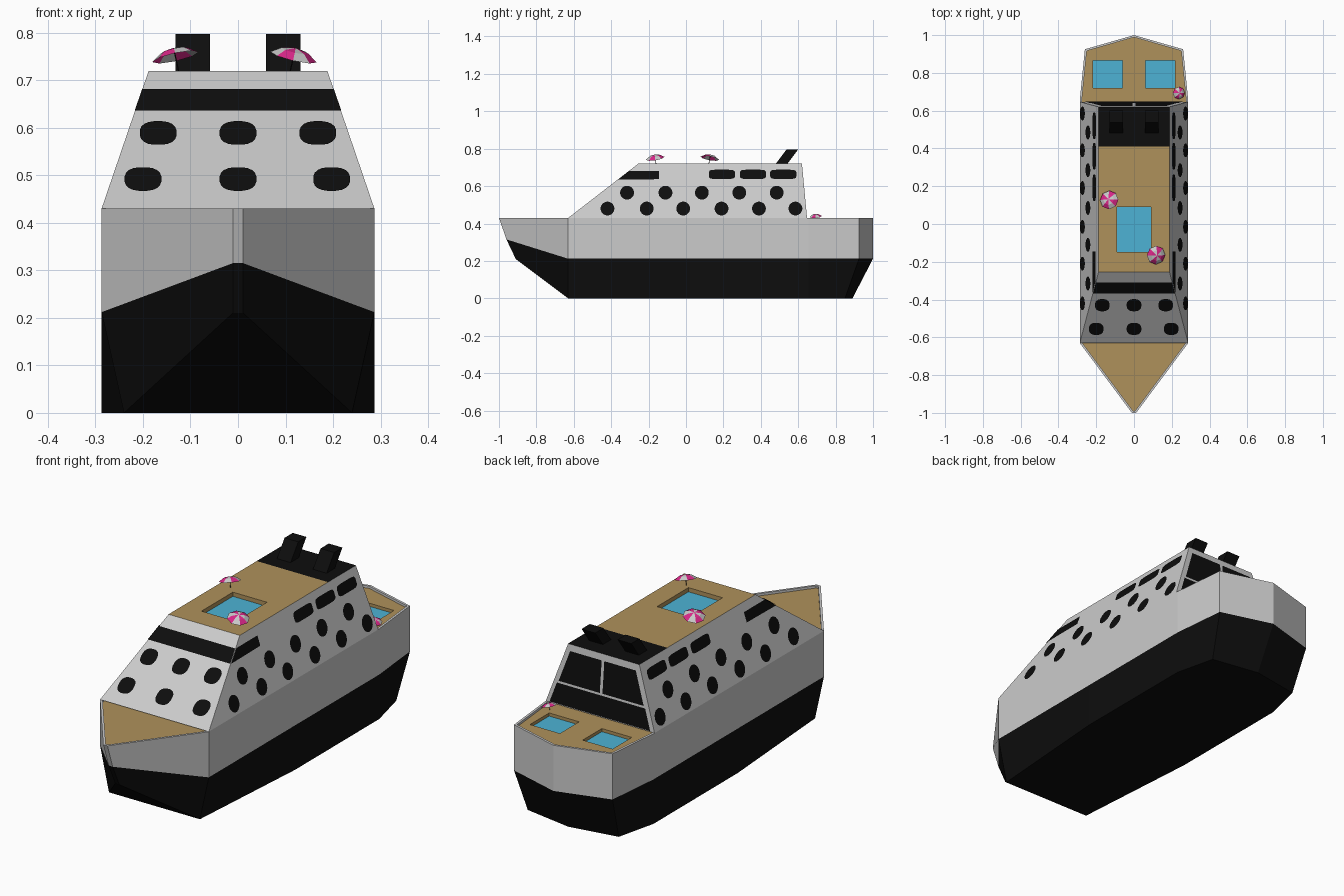
import bpy, bmesh, math
from mathutils import Vector, Matrix

if "Cube" in bpy.data.objects:
    bpy.data.objects.remove(bpy.data.objects["Cube"])


def material(name, rgb):
    m = bpy.data.materials.new(name)
    m.diffuse_color = (*rgb, 1)
    m.use_nodes = True
    m.node_tree.nodes["Principled BSDF"].inputs["Base Color"].default_value = m.diffuse_color
    return m


WHITE, BLACK, TAN, BLUE, PINK = range(5)
MATS = [material("white_paint", (.60, .60, .60)), material("black_paint", (.004, .004, .004)),
        material("tan_decking", (.43, .285, .105)), material("pool_blue", (.075, .45, .66)),
        material("pink_fabric", (.70, .02, .25))]


def finish(bm, name, recalc=True):
    if recalc:
        bmesh.ops.recalc_face_normals(bm, faces=bm.faces[:])
    me = bpy.data.meshes.new(name)
    bm.to_mesh(me)
    bm.free()
    for m in MATS:
        me.materials.append(m)
    ob = bpy.data.objects.new(name, me)
    bpy.context.collection.objects.link(ob)
    return ob


def add_face(bm, verts, mat):
    f = bm.faces.new(verts)
    f.material_index = mat
    return f


def cut_deck(bm, xs, ys):
    """Split the tan deck along x and y lines."""
    for axis, values in ((Vector((1, 0, 0)), xs), (Vector((0, 1, 0)), ys)):
        for v in values:
            fs = [f for f in bm.faces if f.material_index == TAN]
            geom = fs + list({e for f in fs for e in f.edges}) + list({p for f in fs for p in f.verts})
            bmesh.ops.bisect_plane(bm, geom=geom, dist=1e-5, plane_co=axis * v, plane_no=axis)


def sink_pools(bm, rects, depth):
    """Lower the deck faces inside each rectangle and fill them with water colour."""
    for x0, x1, y0, y1 in rects:
        for f in [f for f in bm.faces if f.material_index == TAN]:
            c = f.calc_center_median()
            if x0 < c.x < x1 and y0 < c.y < y1 and f.normal.z > .9:
                new = bmesh.ops.extrude_discrete_faces(bm, faces=[f])["faces"][0]
                new.material_index = BLUE
                bmesh.ops.translate(bm, verts=new.verts[:], vec=(0, 0, -depth))


# Hull: three outline loops, right half listed bow to stern and mirrored
def loop(bm, half):
    pts = half + [(-x, y, z) for x, y, z in reversed(half) if x > 0]
    return [bm.verts.new(p) for p in pts]


bm = bmesh.new()
plan = [(.287, -.63), (.287, .02), (.287, .655), (.26, .925), (0, 1.0)]
top = loop(bm, [(.011, -1, .43)] + [(x, y, .43) for x, y in plan])
mid = loop(bm, [(.011, -.96, .315)] + [(x, y, .212) for x, y in plan])
low = loop(bm, [(.011, -.91, .21), (.24, -.63, 0), (.287, .02, 0), (.287, .655, 0),
                (.24, .85, 0), (0, .89, 0)])
n = len(top)
for upper, lower, mat in ((top, mid, WHITE), (mid, low, BLACK)):
    for i in range(n):
        j = (i + 1) % n
        add_face(bm, [upper[i], lower[i], lower[j], upper[j]], mat)
add_face(bm, [low[0], low[1], low[-2], low[-1]], BLACK)
add_face(bm, low[1:-1], BLACK)
# Deck sunk inside the rim
deck = add_face(bm, top, WHITE)
bmesh.ops.recalc_face_normals(bm, faces=bm.faces[:])
bmesh.ops.inset_individual(bm, faces=[deck], thickness=.011, use_even_offset=True)
deck = bmesh.ops.extrude_discrete_faces(bm, faces=[deck])["faces"][0]
bmesh.ops.translate(bm, verts=deck.verts[:], vec=(0, 0, -.011))
deck.material_index = TAN
bm.normal_update()
cut_deck(bm, (-.218, -.06, .06, .218), (.72, .865))
bm.normal_update()
sink_pools(bm, [(s - .079, s + .079, .72, .865) for s in (-.139, .139)], .015)
finish(bm, "hull")


# Superstructure: tapered block with roof deck and roof pool
def taper(z):
    return (z - .43) / .29


def half_width(z):
    return .287 - taper(z) * .099


def front_y(z):
    return -.63 + taper(z) * .375


def rear_y(z):
    return .647 - taper(z) * .027


bm = bmesh.new()
rings = []
for z in (.43, .72):
    w = half_width(z)
    rings.append([bm.verts.new(p) for p in ((-w, front_y(z), z), (w, front_y(z), z),
                                            (w, rear_y(z), z), (-w, rear_y(z), z))])
for i in range(4):
    j = (i + 1) % 4
    add_face(bm, [rings[0][i], rings[0][j], rings[1][j], rings[1][i]], WHITE)
add_face(bm, rings[0][::-1], WHITE)
add_face(bm, rings[1], TAN)
bm.normal_update()
cut_deck(bm, (-.09, .09), (-.147, .09, .41))
bm.normal_update()
sink_pools(bm, [(-.09, .09, -.147, .09)], .02)
for f in bm.faces:
    if f.material_index == TAN and f.calc_center_median().y > .41:
        f.material_index = BLACK
finish(bm, "superstructure")

# Windows: thin plates laid on the sloping walls
GAP = .003
on_front = lambda x, z: (x, front_y(z) - GAP, z + GAP * .7)
on_rear = lambda x, z: (x, rear_y(z) + GAP, z)
on_side = {s: (lambda y, z, s=s: (s * (half_width(z) + GAP), y, z)) for s in (1, -1)}
bm = bmesh.new()


def plate(pts, place):
    f = add_face(bm, [bm.verts.new(place(*p)) for p in pts], BLACK)
    f.normal_update()
    if f.normal.dot(f.calc_center_median() - Vector((0, .1, .45))) < 0:
        f.normal_flip()


def oval(cx, cz, rx, rz, power=1.0, count=20):
    """Superellipse outline: power 1 is round, smaller is squarer."""
    pts = []
    for i in range(count):
        a = math.tau * (i + .5) / count
        c, s = math.cos(a), math.sin(a)
        pts.append((cx + rx * math.copysign(abs(c) ** power, c),
                    cz + rz * math.copysign(abs(s) ** power, s)))
    return pts


for s in (1, -1):
    for y in (-.315, -.11, .085, .285, .485):
        plate(oval(y, .565, .037, .037), on_side[s])
    for y in (-.42, -.21, -.015, .19, .39, .585):
        plate(oval(y, .48, .037, .037), on_side[s])
    for y in (.192, .358, .52):
        plate(oval(y, .663, .07, .025, .4), on_side[s])
    plate([(front_y(.635), .635), (-.145, .637), (-.145, .682), (front_y(.682), .682)], on_side[s])
for x, z in ((-.168, .587), (0, .587), (.168, .587), (-.2, .49), (0, .49), (.197, .49)):
    plate(oval(x, z, .039, .025, .8), on_front)
a, b = half_width(.634), half_width(.68)
plate([(-a, .634), (a, .634), (b, .68), (-b, .68)], on_front)
# Rear glazing: one wide lower pane, two upper panes
a, b = half_width(.435) - .02, half_width(.53) - .02
plate([(-a, .435), (a, .435), (b, .53), (-b, .53)], on_rear)
a, b = half_width(.54) - .025, half_width(.69) - .025
for s in (1, -1):
    plate([(s * .007, .54), (s * a, .54), (s * b, .69), (s * .007, .69)], on_rear)
finish(bm, "windows", recalc=False)

# Funnels raked to the stern
for s, side in ((1, "right"), (-1, "left")):
    bm = bmesh.new()
    bmesh.ops.create_cube(bm, size=1)
    for v in bm.verts:
        up = v.co.z + .5
        v.co = (s * .095 + v.co.x * .072, .508 + .061 * up + v.co.y * .062, .715 + .082 * up)
    for f in bm.faces:
        f.material_index = BLACK
    finish(bm, side + "_funnel")


# Parasols: eight-panel canopies tilted on thin poles
def parasol(name, base, lean, scale):
    bm = bmesh.new()
    bmesh.ops.create_cone(bm, segments=6, radius1=.0015, radius2=.0015, depth=.045,
                          cap_ends=True, matrix=Matrix.Translation((0, 0, .0225)))
    for f in bm.faces:
        f.material_index = BLACK
    tip = bm.verts.new((0, 0, .050))
    ringset = [[bm.verts.new((r * math.cos(math.tau * i / 8), r * math.sin(math.tau * i / 8), z))
                for i in range(8)] for r, z in ((.029, .044), (.050, .030))]
    for i in range(8):
        j = (i + 1) % 8
        mat = PINK if i % 2 else WHITE
        add_face(bm, [tip, ringset[0][i], ringset[0][j]], mat)
        add_face(bm, [ringset[0][i], ringset[1][i], ringset[1][j], ringset[0][j]], mat)
    ob = finish(bm, name, recalc=False)
    axis = Vector((-lean[1], lean[0], 0))
    ob.matrix_world = (Matrix.Translation(base) @ Matrix.Rotation(math.radians(16), 4, axis)
                       @ Matrix.Scale(scale, 4))


parasol("left_roof_parasol", (-.125, .122, .72), (-1, .8), 1)
parasol("right_roof_parasol", (.110, -.160, .72), (1, -.7), 1)
parasol("stern_parasol", (.232, .695, .419), (1, -.3), .66)
